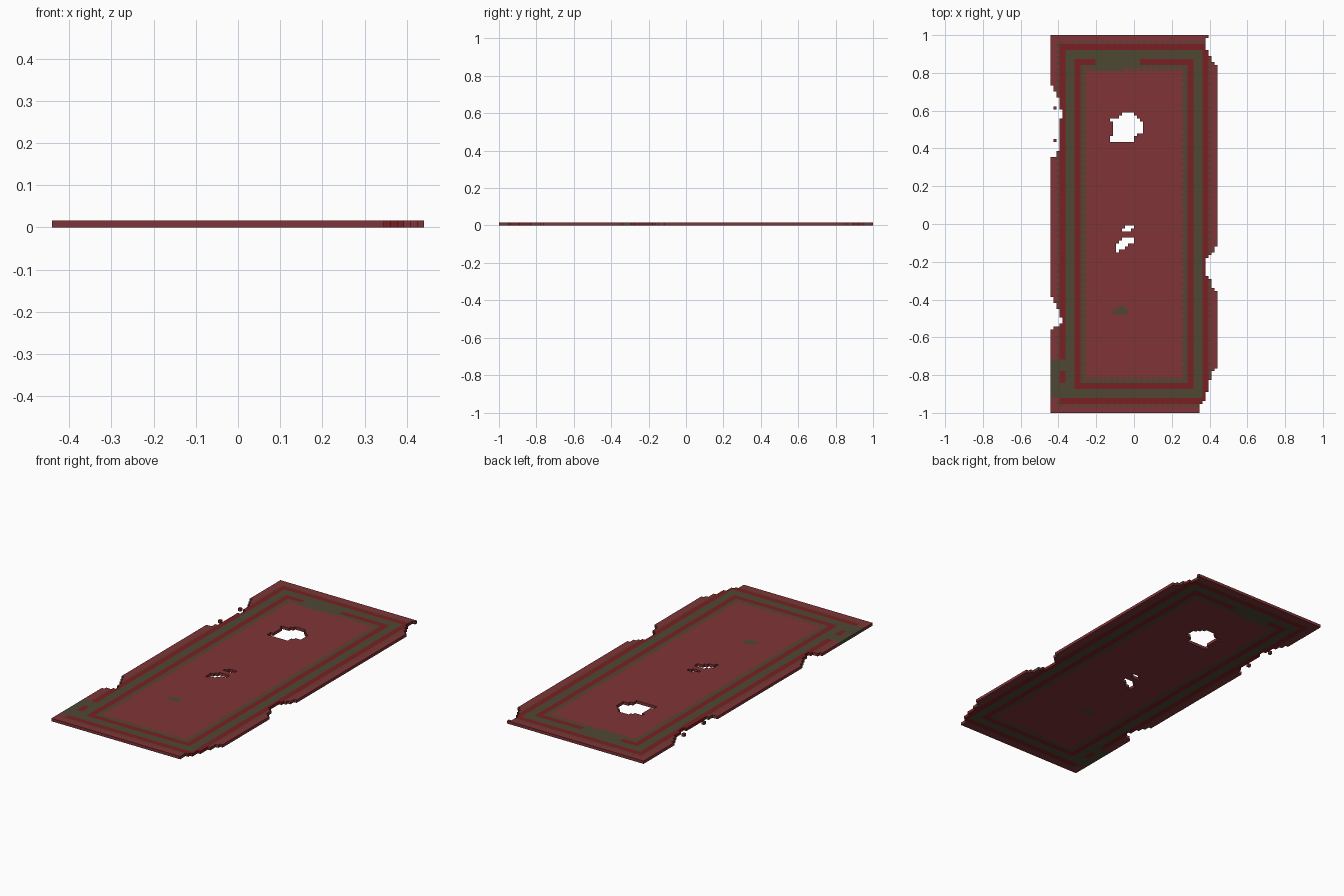
import bpy, bmesh

if "Cube" in bpy.data.objects:
    bpy.data.objects.remove(bpy.data.objects["Cube"])

# Worn voxel rug: a grid of square cells, one cell thick
COLS, ROWS = 56, 127
V = 2.0 / ROWS


def material(name, rgb):
    m = bpy.data.materials.new(name)
    m.diffuse_color = (*rgb, 1.0)
    m.use_nodes = True
    m.node_tree.nodes["Principled BSDF"].inputs["Base Color"].default_value = m.diffuse_color
    return m


MUTED, BRIGHT, GREEN = 0, 1, 2
mats = [material("faded_red", (0.216, 0.034, 0.037)),
        material("deep_red", (0.195, 0.0145, 0.0165)),
        material("olive_green", (0.076, 0.064, 0.034))]

# Frayed edges: (first row from top, end row, cells missing)
left_bites = [(17, 19, 1), (19, 21, 2), (21, 39, 3), (25, 29, 4), (39, 41, 2),
              (88, 90, 1), (90, 92, 2), (92, 95, 3), (95, 97, 4), (97, 98, 3), (98, 99, 1)]
right_bites = [(0, 1, 3), (1, 5, 4), (5, 7, 3), (7, 9, 2), (9, 10, 1),
               (71, 73, 1), (73, 74, 2), (74, 75, 3), (75, 81, 4), (81, 82, 3), (82, 85, 2), (85, 86, 1),
               (112, 113, 1), (113, 116, 2), (116, 120, 3), (120, 123, 4), (123, 124, 5), (124, 127, 6)]
# Loose threads left inside the left bite: (row, column)
loose = {(24, 1), (35, 1), (28, 3)}

# Holes and stains: (first row, end row, first column, end column)
holes = [(26, 27, 24, 28), (27, 28, 23, 29), (28, 29, 20, 30), (29, 33, 21, 31),
         (33, 34, 21, 29), (34, 36, 20, 28),
         (64, 65, 25, 28), (65, 66, 24, 27), (68, 69, 24, 28), (69, 70, 23, 28),
         (70, 71, 22, 26), (71, 72, 22, 25), (72, 73, 22, 23)]
stains = [(5, 12, 15, 24), (8, 11, 24, 30), (109, 113, 0, 5), (113, 117, 0, 3),
          (117, 122, 0, 5), (91, 92, 23, 25), (92, 94, 21, 26)]


def inside(r, c, rects):
    return any(a <= r < b and d <= c < e for a, b, d, e in rects)


def missing(r, c):
    if (r, c) in loose:
        return False
    return (any(a <= r < b and c < n for a, b, n in left_bites)
            or any(a <= r < b and c >= COLS - n for a, b, n in right_bites)
            or inside(r, c, holes))


def colour(r, c):
    if inside(r, c, stains):
        return GREEN
    d = min(r, c, ROWS - 1 - r, COLS - 1 - c)      # ring number from the edge
    if d in (2, 11):                               # dotted stitch rings
        return GREEN if (r + c) % 2 else MUTED
    if d in (3, 4, 8, 9):
        return BRIGHT
    if d in (5, 6, 7, 10):
        return GREEN
    return MUTED


# Rug cells
bm = bmesh.new()
cache = {}


def vert(r, c):
    if (r, c) not in cache:
        cache[r, c] = bm.verts.new(((c - COLS / 2) * V, 1.0 - r * V, 0.0))
    return cache[r, c]


for r in range(ROWS):
    for c in range(COLS):
        if not missing(r, c):
            f = bm.faces.new((vert(r + 1, c), vert(r + 1, c + 1), vert(r, c + 1), vert(r, c)))
            f.material_index = colour(r, c)

mesh = bpy.data.meshes.new("rug")
bm.to_mesh(mesh)
bm.free()
for m in mats:
    mesh.materials.append(m)
rug = bpy.data.objects.new("rug", mesh)
bpy.context.collection.objects.link(rug)

# Thickness upward from the floor
solid = rug.modifiers.new("thickness", 'SOLIDIFY')
solid.thickness = V
solid.offset = 1.0
